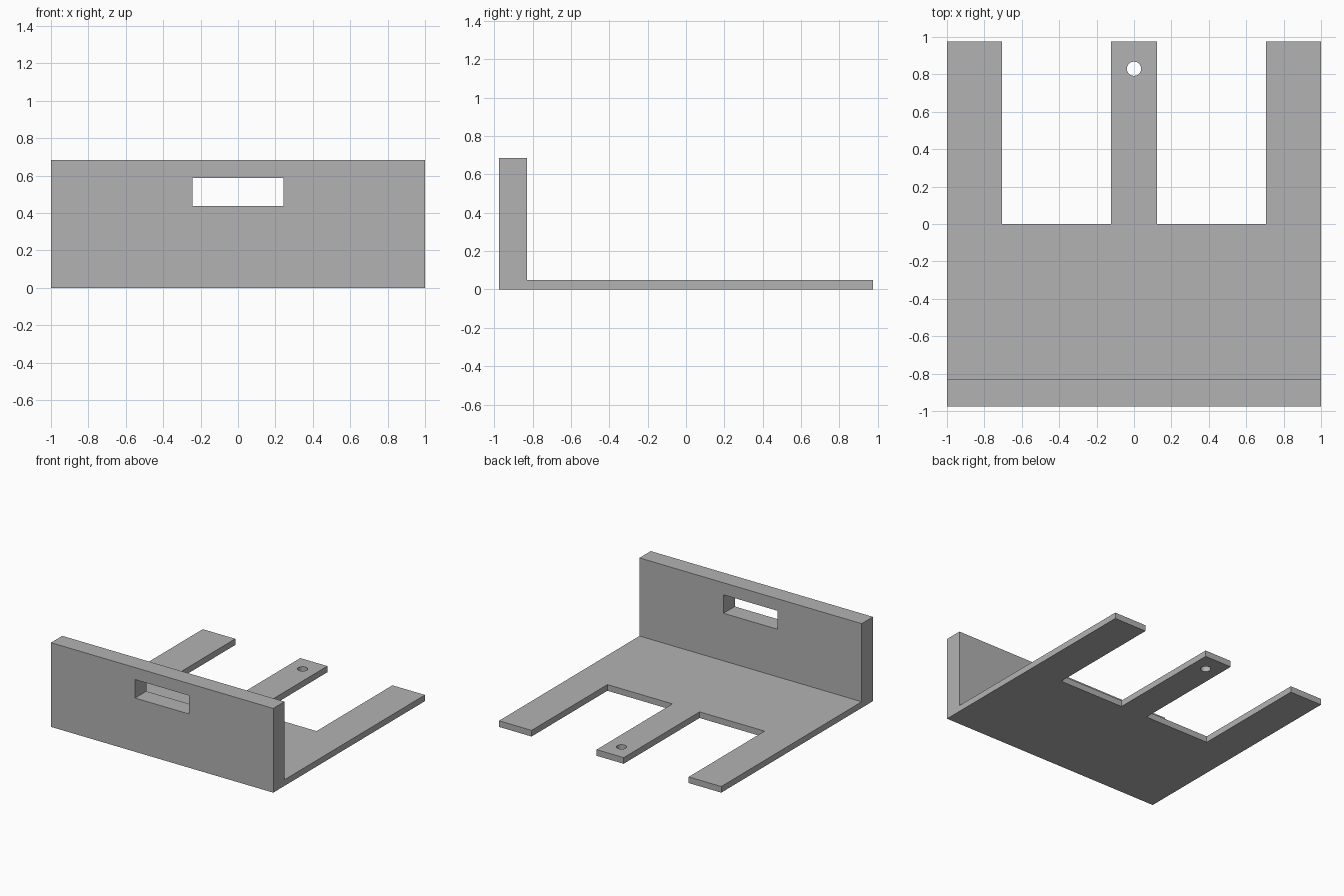
import bpy
import bmesh
from mathutils import Matrix, Vector

default = bpy.data.objects.get("Cube")
if default:
    bpy.data.objects.remove(default, do_unlink=True)

# Overall sizes
HALF_W, HALF_D, HEIGHT = 1.0, 0.975, 0.685
FLOOR, WALL_BACK = 0.05, -0.83

grey = bpy.data.materials.new("plain grey")
grey.use_nodes = True
colour = (0.448, 0.448, 0.448, 1)
grey.diffuse_color = colour
grey.node_tree.nodes["Principled BSDF"].inputs["Base Color"].default_value = colour


def add_object(name, bm):
    bmesh.ops.recalc_face_normals(bm, faces=bm.faces)
    mesh = bpy.data.meshes.new(name)
    bm.to_mesh(mesh)
    bm.free()
    mesh.materials.append(grey)
    obj = bpy.data.objects.new(name, mesh)
    bpy.context.collection.objects.link(obj)
    return obj


def box(name, low, high):
    low, high = Vector(low), Vector(high)
    bm = bmesh.new()
    bmesh.ops.create_cube(bm, size=1, matrix=Matrix.Translation((low + high) / 2)
                          @ Matrix.Diagonal((high - low).to_4d()))
    return add_object(name, bm)


def cut(target, cutter):
    cutter.hide_render = True
    mod = target.modifiers.new(cutter.name, "BOOLEAN")
    mod.operation = "DIFFERENCE"
    mod.solver = "EXACT"
    mod.object = cutter
    bpy.context.view_layer.objects.active = target
    bpy.ops.object.modifier_apply(modifier=mod.name)
    bpy.data.objects.remove(cutter, do_unlink=True)


# L-shaped side profile swept across the width
profile = [(-HALF_D, 0), (HALF_D, 0), (HALF_D, FLOOR),
           (WALL_BACK, FLOOR), (WALL_BACK, HEIGHT), (-HALF_D, HEIGHT)]
bm = bmesh.new()
side = bm.faces.new([bm.verts.new((-HALF_W, y, z)) for y, z in profile])
swept = bmesh.ops.extrude_face_region(bm, geom=[side])["geom"]
bmesh.ops.translate(bm, vec=(2 * HALF_W, 0, 0),
                    verts=[v for v in swept if isinstance(v, bmesh.types.BMVert)])
bracket = add_object("bracket", bm)

# Two open slots that leave three prongs
for s in (-1, 1):
    xs = sorted((s * 0.122, s * 0.707))
    cut(bracket, box("slot_cutter", (xs[0], 0, -0.1), (xs[1], 1.2, 0.2)))

# Rectangular window through the upright wall
cut(bracket, box("window_cutter", (-0.244, -1.2, 0.437), (0.244, -0.6, 0.587)))

# Round hole near the tip of the middle prong
bm = bmesh.new()
bmesh.ops.create_cone(bm, cap_ends=True, segments=32, radius1=0.038, radius2=0.038,
                      depth=0.4, matrix=Matrix.Translation((0, 0.83, 0)))
cut(bracket, add_object("hole_cutter", bm))

# Smooth only the hole wall
bpy.ops.object.select_all(action="DESELECT")
bracket.select_set(True)
bpy.context.view_layer.objects.active = bracket
bpy.ops.object.shade_smooth_by_angle(angle=0.52)
